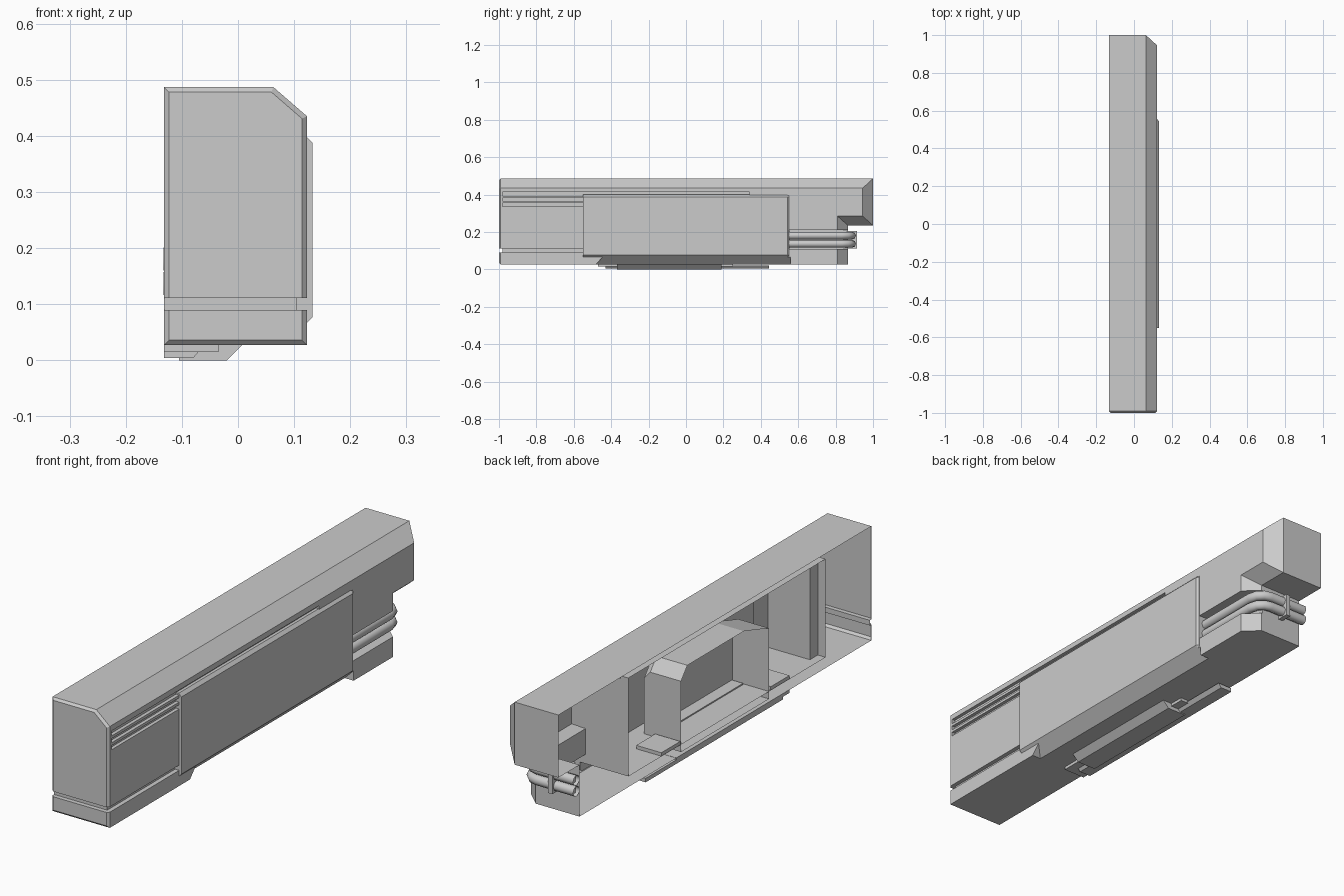
import bpy, bmesh
from math import radians

if "Cube" in bpy.data.objects:
    bpy.data.objects.remove(bpy.data.objects["Cube"])

XL = -0.132   # open (left) side of the housing


def loft(name, rings, open_left=False, end_bevel=0.0):
    """Skin equal-length rings into a closed body; optionally open its left side."""
    bm = bmesh.new()
    vs = [[bm.verts.new(p) for p in r] for r in rings]
    n = len(rings[0])
    for a, b in zip(vs, vs[1:]):
        for i in range(n):
            j = (i + 1) % n
            bm.faces.new((a[i], a[j], b[j], b[i]))
    bm.faces.new(vs[0])
    bm.faces.new(vs[-1])
    bmesh.ops.recalc_face_normals(bm, faces=bm.faces)
    if end_bevel:
        bmesh.ops.dissolve_limit(bm, angle_limit=radians(1), verts=bm.verts, edges=bm.edges)
        es = [e for e in bm.edges if all(v.co.y < -0.999 for v in e.verts)]
        bmesh.ops.bevel(bm, geom=es, offset=end_bevel, segments=1, affect='EDGES')
    me = bpy.data.meshes.new(name)
    bm.to_mesh(me)
    bm.free()
    ob = bpy.data.objects.new(name, me)
    bpy.context.scene.collection.objects.link(ob)
    if open_left:
        open_side(ob)
    return ob


def open_side(ob, x=XL):
    bm = bmesh.new()
    bm.from_mesh(ob.data)
    dead = [f for f in bm.faces if all(v.co.x < x + 0.001 for v in f.verts)]
    bmesh.ops.delete(bm, geom=dead, context='FACES')
    bm.to_mesh(ob.data)
    bm.free()


def along_x(outline, x):
    return [(x, y, z) for y, z in outline]


def along_y(outline, y):
    return [(x, y, z) for x, z in outline]


def rect(a0, a1, b0, b1):
    return [(a0, b0), (a1, b0), (a1, b1), (a0, b1)]


def box(name, x0, x1, y0, y1, z0, z1, open_left=False):
    r = rect(y0, y1, z0, z1)
    return loft(name, [along_x(r, x0), along_x(r, x1)], open_left)


def cut(ob, cutters):
    for c in cutters:
        m = ob.modifiers.new("cut", 'BOOLEAN')
        m.operation, m.solver, m.object = 'DIFFERENCE', 'EXACT', c
    dg = bpy.context.evaluated_depsgraph_get()
    dg.update()
    me = bpy.data.meshes.new_from_object(ob.evaluated_get(dg))
    ob.modifiers.clear()
    ob.data = me
    for c in cutters:
        bpy.data.objects.remove(c)


# Long housing with chamfered right edge and stepped back end
ZB = 0.027
inner = [(-1, ZB), (.866, ZB), (.866, .235), (1, .235), (1, .487), (-1, .487)]
outer = [(-1, ZB), (.81, ZB), (.81, .285), (.945, .285), (.945, .435), (-1, .435)]
housing = loft("housing", [along_x(inner, XL), along_x(inner, .063), along_x(outer, .123)],
               end_bevel=0.009)

# Recesses: wrap-around groove, vent slits, pipe channel, lower corner cut
cutters = [
    box("groove_side", .105, .2, -1.1, -.5, .09, .111),
    box("groove_end", -.3, .2, -1.1, -.982, .09, .111),
    box("slit_long", .109, .2, -.98, .34, .393, .413),
    box("pipe_channel", .058, .2, .54, .95, .108, .212),
]
cutters += [box("slit", .109, .2, -.98, -.5, z, z + .017) for z in (.337, .365)]
tri = [(.25, .194), (.073, .017), (.25, .017)]
start = [(.25, -.33, .194), (.073, -.49, .017), (.25, -.49, .017)]
cutters.append(loft("corner_cut", [start, along_y(tri, .56)]))
cut(housing, cutters)
open_side(housing)

# Raised side panel with folded upper and lower edges
sec = [(.085, .40), (.121, .40), (.133, .388), (.133, .077), (.085, .029)]
small = [(.085, .40), (.121, .40), (.126, .388), (.126, .077), (.085, .036)]
loft("side_panel", [along_y(sec, -.55), along_y(sec, .542), along_y(small, .552)])

# Inner bay, open to the left, with a stepped front jamb
bay_rings = [along_x(rect(y0, .555, .07, z1), x)
             for x, y0, z1 in ((XL, -.70, .466), (-.097, -.70, .466),
                               (-.097, -.65, .455), (.09, -.65, .455))]
loft("inner_bay", bay_rings, True)

# Central receiver box with arched top, open to the left
arch = [(-.34, .04), (.22, .04), (.22, .325), (.18, .374), (-.18, .374), (-.34, .325)]
arch_back = [(y, z - .03 if z > .3 else z) for y, z in arch]
loft("receiver_box", [along_x(arch, XL), along_x(arch, .005), along_x(arch_back, .032)], True)
for k, (x, z) in enumerate(((-.06, .055), (-.02, .075))):
    box(f"receiver_step_{k}", x, .03, -.335, .215, .041, z)

# Sill ledges at the front and back of the receiver
for k, y in enumerate((-.47, .225)):
    box(f"sill_ledge_{k}", XL, -.02, y, y + .12, .071, .085)

# Underside mounting plate, rail and bevelled block
box("under_plate", XL, -.035, -.47, .25, .015, .028)
loft("under_rail", [along_y([(XL, .02), (XL, .004), (-.08, .004), (-.066, .02)], y)
                    for y in (-.43, .445)])
loft("under_block", [along_y([(-.105, .03), (-.105, 0), (-.02, 0), (.01, .03)], y)
                     for y in (-.37, .19)])

# Twin pipes bending round the back end
for k, z in enumerate((.137, .181)):
    cu = bpy.data.curves.new("pipe_path", 'CURVE')
    cu.dimensions = '3D'
    cu.bevel_depth, cu.bevel_resolution = .0205, 2
    sp = cu.splines.new('POLY')
    pts = [(.09, .54), (.09, .83), (.082, .862), (.063, .881), (.035, .888), (-.133, .888)]
    sp.points.add(len(pts) - 1)
    for p, (x, y) in zip(sp.points, pts):
        p.co = (x, y, z, 1)
    tmp = bpy.data.objects.new("pipe_path", cu)
    me = bpy.data.meshes.new_from_object(tmp)
    me.name = f"pipe_{k}"
    bpy.data.objects.remove(tmp)
    pipe = bpy.data.objects.new(f"pipe_{k}", me)
    bpy.context.scene.collection.objects.link(pipe)
    for f in me.polygons:
        f.use_smooth = True
    # Recessed plug inside the open pipe end
    box(f"pipe_plug_{k}", -.12, -.11, .874, .902, z - .014, z + .014)

# Clamp holding both pipes
box("pipe_clamp", -.045, -.025, .862, .914, .112, .206)
